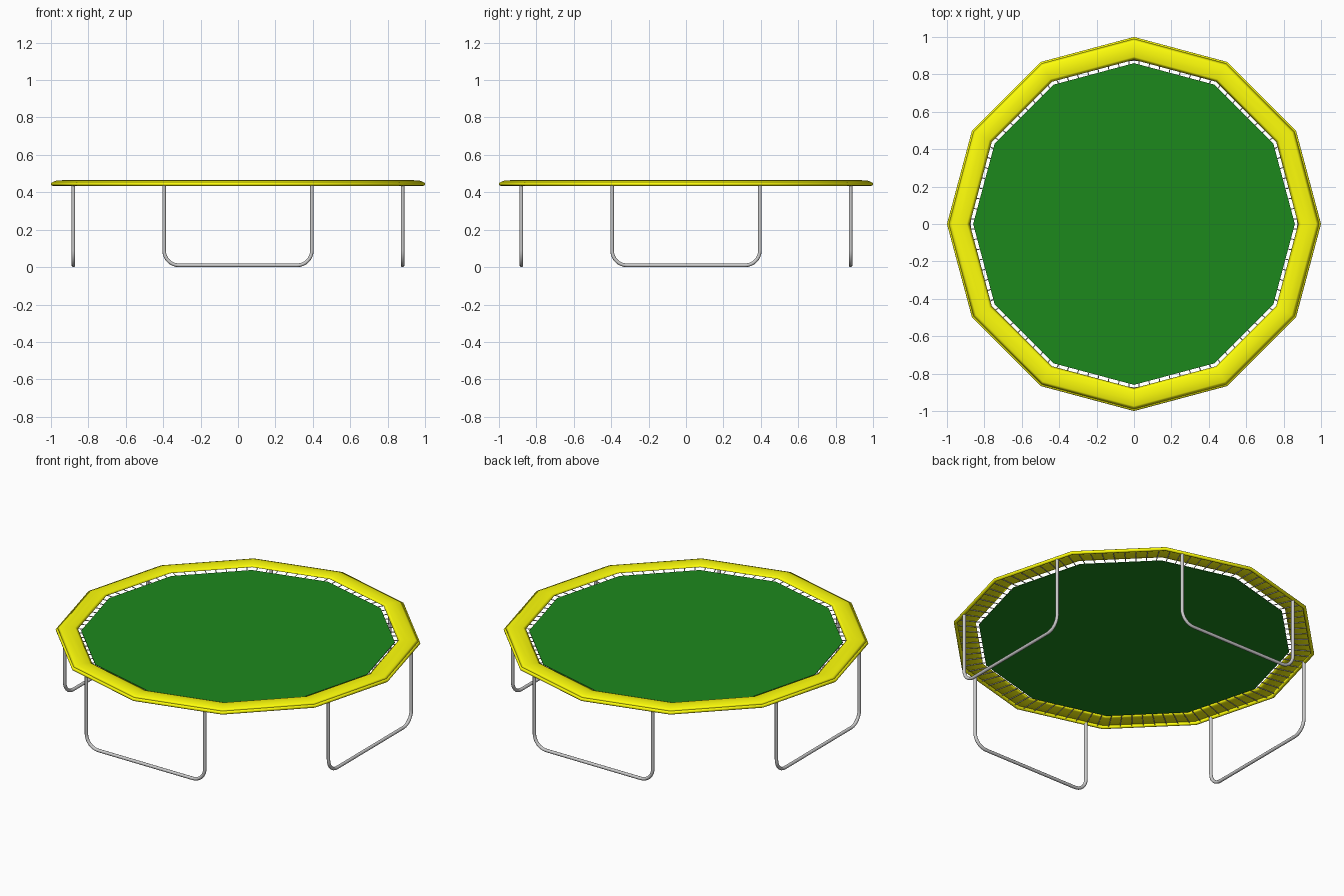
import bpy, bmesh
from math import sin, cos, pi, radians
from mathutils import Vector

if "Cube" in bpy.data.objects:
    bpy.data.objects.remove(bpy.data.objects["Cube"])

SIDES = 12


def material(name, rgb):
    m = bpy.data.materials.new(name)
    m.diffuse_color = (*rgb, 1)
    m.use_nodes = True
    m.node_tree.nodes["Principled BSDF"].inputs["Base Color"].default_value = m.diffuse_color
    return m


def add_object(name, bm, mat=None, smooth=None):
    bmesh.ops.recalc_face_normals(bm, faces=bm.faces)
    me = bpy.data.meshes.new(name)
    bm.to_mesh(me)
    bm.free()
    ob = bpy.data.objects.new(name, me)
    bpy.context.collection.objects.link(ob)
    if mat:
        me.materials.append(mat)
    if smooth:
        bpy.ops.object.select_all(action='DESELECT')
        ob.select_set(True)
        bpy.context.view_layer.objects.active = ob
        bpy.ops.object.shade_smooth_by_angle(angle=radians(smooth))
    return ob


def corner(i, r, z):
    a = 2 * pi * i / SIDES
    return Vector((r * cos(a), r * sin(a), z))


def polygon_ring(name, r, z, half_w, half_h, segs, mat, smooth):
    """Elliptical section carried round the twelve-sided outline."""
    bm = bmesh.new()
    loops = [[bm.verts.new(corner(i, r + half_w * cos(2 * pi * k / segs),
                                  z + half_h * sin(2 * pi * k / segs)))
              for k in range(segs)] for i in range(SIDES)]
    for i in range(SIDES):
        a, b = loops[i], loops[(i + 1) % SIDES]
        for k in range(segs):
            n = (k + 1) % segs
            bm.faces.new((a[k], a[n], b[n], b[k]))
    return add_object(name, bm, mat, smooth)


def tube(bm, path, r, segs):
    """Round tube along a planar path, with capped ends."""
    tans = [(path[min(i + 1, len(path) - 1)] - path[max(i - 1, 0)]).normalized()
            for i in range(len(path))]
    side = tans[0].cross(path[-1] - path[0])
    if side.length < 1e-6:
        side = tans[0].cross(Vector((0, 0, 1)))
    side.normalize()
    rings = []
    for p, t in zip(path, tans):
        up = side.cross(t)
        rings.append([bm.verts.new(p + r * (side * cos(2 * pi * k / segs) + up * sin(2 * pi * k / segs)))
                      for k in range(segs)])
    for a, b in zip(rings, rings[1:]):
        for k in range(segs):
            n = (k + 1) % segs
            bm.faces.new((a[k], a[n], b[n], b[k]))
    bm.faces.new(rings[0])
    bm.faces.new(rings[-1])


yellow = material("yellow", (1.0, 1.0, 0.003))
green = material("green", (0.012, 0.25, 0.012))

# padded cover and the frame tube beneath it
polygon_ring("edge_pad", 0.934, 0.4545, 0.056, 0.0105, 8, yellow, 180)
polygon_ring("frame_tube", 0.990, 0.4445, 0.010, 0.010, 12, yellow, 40)

# jumping mat
bm = bmesh.new()
bottom = bm.faces.new([bm.verts.new(corner(i, 0.86, 0.442)) for i in range(SIDES)])
top = bmesh.ops.extrude_face_region(bm, geom=[bottom])
bmesh.ops.translate(bm, vec=(0, 0, 0.004),
                    verts=[g for g in top['geom'] if isinstance(g, bmesh.types.BMVert)])
add_object("jumping_mat", bm, green)

# springs between mat and frame
bm = bmesh.new()
PER_SIDE = 8
for i in range(SIDES):
    for j in range(PER_SIDE):
        f = (j + 0.5) / PER_SIDE
        ends = [corner(i, r, 0.443).lerp(corner(i + 1, r, 0.443), f) for r in (0.857, 0.981)]
        tube(bm, ends, 0.0025, 6)
add_object("springs", bm, None, 70)

# four U-shaped legs
HALF, RAD, BEND, TOP = 0.395, 0.0095, 0.08, 0.443
half = [(HALF, TOP)] + [(HALF - BEND + BEND * cos(a), RAD + BEND - BEND * sin(a))
                        for a in (k * pi / 16 for k in range(9))]
profile = half + [(-x, z) for x, z in reversed(half)]
for n, name in enumerate(("right_leg", "back_leg", "left_leg", "front_leg")):
    bm = bmesh.new()
    tube(bm, [Vector((0.88, y, z)) for y, z in profile], RAD, 12)
    ob = add_object(name, bm, None, 40)
    ob.rotation_euler.z = n * pi / 2
